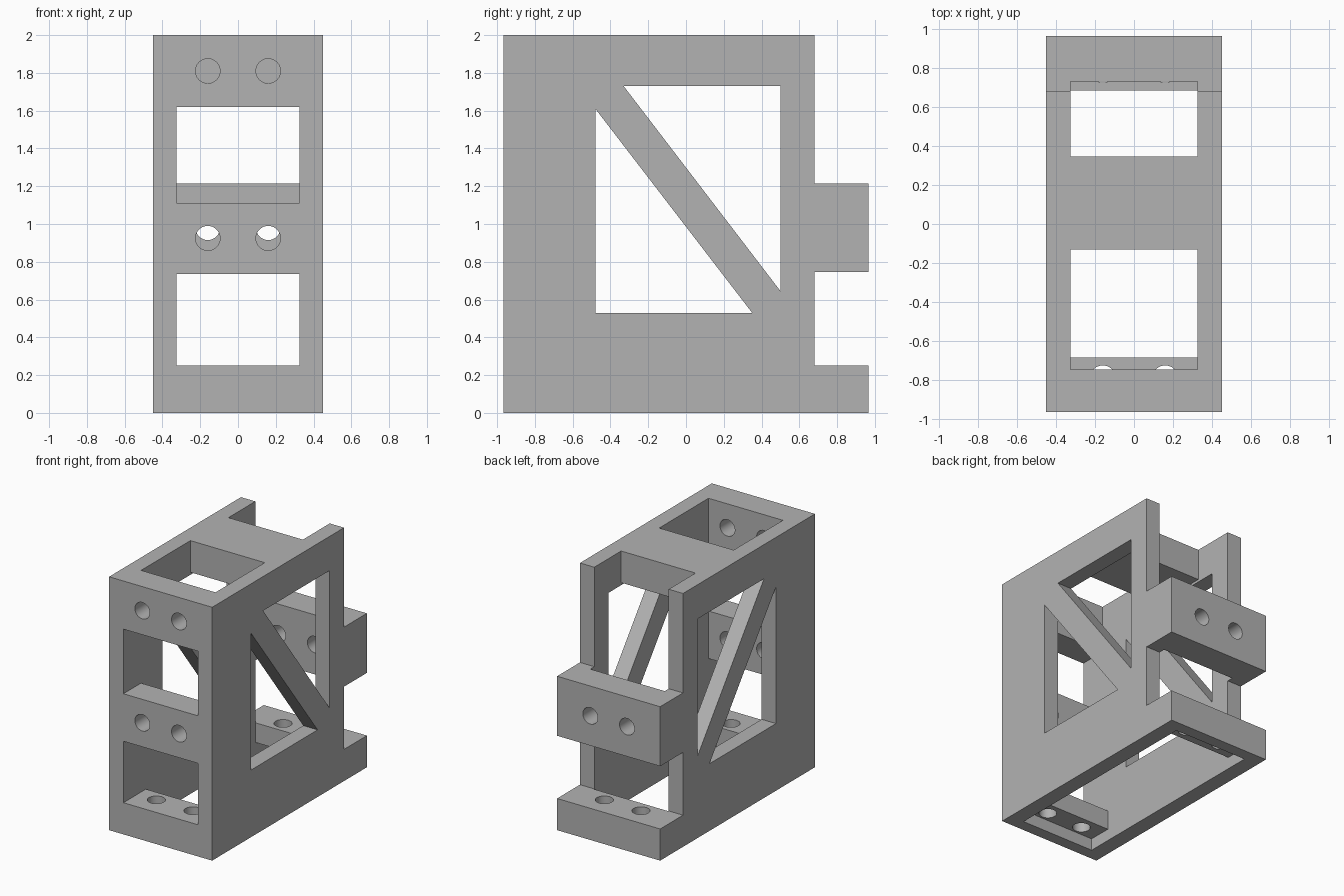
import bpy, bmesh, math
from mathutils import Matrix

if "Cube" in bpy.data.objects:
    bpy.data.objects.remove(bpy.data.objects["Cube"])

grey = bpy.data.materials.new("plain_grey")
grey.diffuse_color = (0.45, 0.45, 0.45, 1)
grey.use_nodes = True
grey.node_tree.nodes["Principled BSDF"].inputs["Base Color"].default_value = grey.diffuse_color


def make_object(name, bm):
    bmesh.ops.recalc_face_normals(bm, faces=bm.faces)
    mesh = bpy.data.meshes.new(name)
    bm.to_mesh(mesh)
    bm.free()
    mesh.materials.append(grey)
    obj = bpy.data.objects.new(name, mesh)
    bpy.context.collection.objects.link(obj)
    return obj


def prism(name, profile, half_width):
    """Extrude a (y, z) outline across x."""
    bm = bmesh.new()
    face = bm.faces.new([bm.verts.new((-half_width, y, z)) for y, z in profile])
    ext = bmesh.ops.extrude_face_region(bm, geom=[face])
    verts = [v for v in ext["geom"] if isinstance(v, bmesh.types.BMVert)]
    bmesh.ops.translate(bm, verts=verts, vec=(2 * half_width, 0, 0))
    return make_object(name, bm)


def drill(name, center, length, axis):
    """Round cutter along y or z."""
    bm = bmesh.new()
    rot = Matrix.Rotation(math.pi / 2, 4, 'X') if axis == 'Y' else Matrix()
    bmesh.ops.create_cone(bm, cap_ends=True, segments=48, radius1=0.065,
                          radius2=0.065, depth=length,
                          matrix=Matrix.Translation(center) @ rot)
    return make_object(name, bm)


# Solid block with the stepped back outline
frame = prism("frame", [
    (-0.965, 0), (0.965, 0), (0.965, 0.25), (0.68, 0.25), (0.68, 0.745),
    (0.965, 0.745), (0.965, 1.215), (0.68, 1.215), (0.68, 2), (-0.965, 2)], 0.45)

# Hollow between the side walls, leaving the cross bars, top plate and base ledges
hollow = prism("hollow_cutter", [
    (-0.745, 2.1), (-0.745, 1.62), (-1.1, 1.62), (-1.1, 1.11), (-0.745, 1.11),
    (-0.745, 0.735), (-1.1, 0.735), (-1.1, 0.25), (-0.685, 0.25),
    (-0.685, 0.095), (-0.87, 0.095), (-0.87, -0.1), (0.87, -0.1),
    (0.87, 0.095), (0.685, 0.095), (0.685, 0.25), (1.1, 0.25), (1.1, 0.745),
    (0.73, 0.745), (0.73, 1.215), (1.1, 1.215), (1.1, 2.1), (0.345, 2.1),
    (0.345, 1.75), (-0.13, 1.75), (-0.13, 2.1)], 0.325)

# Triangular side windows on either side of the diagonal strut
cutters = [
    hollow,
    prism("upper_window_cutter", [(-0.33, 1.73), (0.5, 1.73), (0.5, 0.645)], 0.6),
    prism("lower_window_cutter", [(-0.48, 1.61), (-0.48, 0.53), (0.35, 0.53)], 0.6),
]

# Paired bolt holes in the bars and the base ledges
for x in (-0.16, 0.16):
    cutters += [
        drill("front_top_hole", (x, -0.85, 1.81), 0.5, 'Y'),
        drill("front_middle_hole", (x, -0.85, 0.925), 0.5, 'Y'),
        drill("back_middle_hole", (x, 0.85, 0.98), 0.5, 'Y'),
        drill("front_base_hole", (x, -0.79, 0.2), 0.36, 'Z'),
        drill("back_base_hole", (x, 0.79, 0.2), 0.36, 'Z'),
    ]

for cutter in cutters:
    mod = frame.modifiers.new(cutter.name, 'BOOLEAN')
    mod.operation = 'DIFFERENCE'
    mod.solver = 'EXACT'
    mod.object = cutter

# Bake the cuts and drop the cutters
bpy.context.view_layer.update()
depsgraph = bpy.context.evaluated_depsgraph_get()
result = bpy.data.meshes.new_from_object(frame.evaluated_get(depsgraph))
frame.modifiers.clear()
frame.data = result
result.materials.clear()
result.materials.append(grey)
result.polygons.foreach_set("material_index", [0] * len(result.polygons))
for cutter in cutters:
    bpy.data.objects.remove(cutter)

# Smooth hole walls, sharp edges elsewhere
bpy.context.view_layer.objects.active = frame
frame.select_set(True)
bpy.ops.object.shade_smooth_by_angle(angle=math.radians(30))
